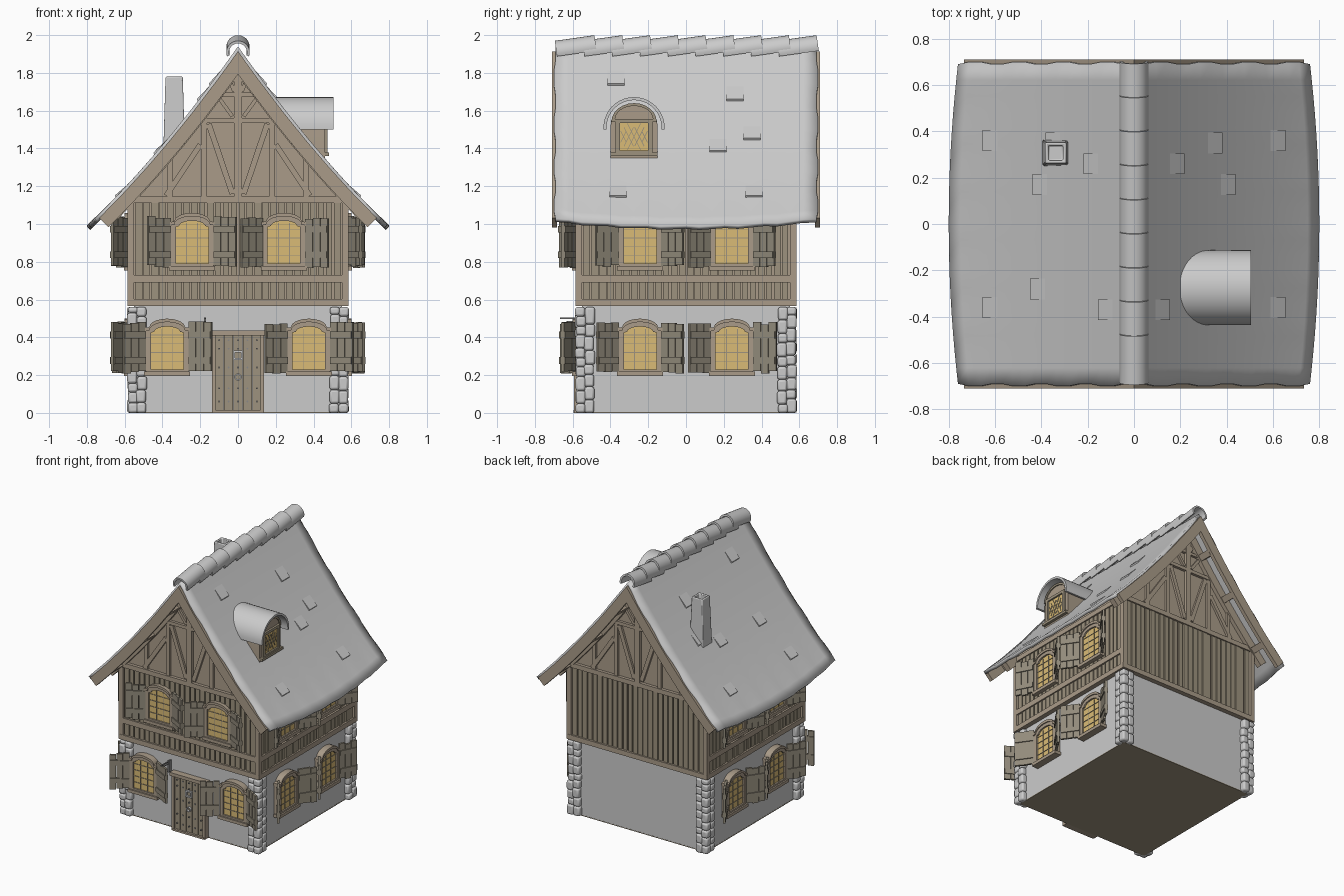
import bpy, bmesh, random
from math import sin, cos, pi, radians, sqrt
from mathutils import Matrix, Vector

if "Cube" in bpy.data.objects:
    bpy.data.objects.remove(bpy.data.objects["Cube"])

random.seed(4)
R = lambda a, ax='Z': Matrix.Rotation(a, 4, ax)
T = lambda *v: Matrix.Translation(v)
FRONT, RIGHT, BACK, LEFT = R(0), R(pi / 2), R(pi), R(-pi / 2)


def material(name, col):
    m = bpy.data.materials.new(name)
    m.diffuse_color = (*col, 1)
    m.use_nodes = True
    m.node_tree.nodes["Principled BSDF"].inputs["Base Color"].default_value = m.diffuse_color
    return m


TIMBER = material("timber", (0.40, 0.33, 0.25))
BOARD = material("board", (0.34, 0.29, 0.21))
SHUTTER = material("shutter", (0.29, 0.26, 0.20))
GLASS = material("amber_glass", (0.70, 0.50, 0.18))
IRON = material("iron", (0.25, 0.25, 0.25))


class Part:
    """Collects extruded outlines; wall space is (across, up), extruded outwards."""
    def __init__(self, name, mat=None, bevel=0):
        self.name, self.mat, self.bevel, self.bm = name, mat, bevel, bmesh.new()

    def poly(self, M, pts, o0, o1):
        a, b = [[self.bm.verts.new(M @ Vector((u, -o, z))) for u, z in pts] for o in (o0, o1)]
        self.bm.faces.new(a)
        self.bm.faces.new(b[::-1])
        for i in range(len(a)):
            self.bm.faces.new((a[i - 1], a[i], b[i], b[i - 1]))

    def rect(self, M, u0, u1, z0, z1, o0, o1):
        self.poly(M, [(u0, z0), (u1, z0), (u1, z1), (u0, z1)], o0, o1)

    def bar(self, M, p, q, w, o0, o1):
        p, q = Vector(p), Vector(q)
        n = Vector((p.y - q.y, q.x - p.x)).normalized() * w / 2
        self.poly(M, [p - n, q - n, q + n, p + n], o0, o1)

    def ring(self, M, outer, inner, o0, o1):
        v = [[self.bm.verts.new(M @ Vector((u, -o, z))) for u, z in pts]
             for pts, o in ((outer, o0), (outer, o1), (inner, o1), (inner, o0))]
        for k in range(4):
            a, b = v[k - 1], v[k]
            for i in range(len(a)):
                self.bm.faces.new((a[i - 1], a[i], b[i], b[i - 1]))

    def done(self, recalc=True):
        if recalc:
            bmesh.ops.recalc_face_normals(self.bm, faces=self.bm.faces)
        me = bpy.data.meshes.new(self.name)
        self.bm.to_mesh(me)
        self.bm.free()
        me.polygons.foreach_set("use_smooth", [True] * len(me.polygons))
        me.set_sharp_from_angle(angle=radians(35))
        ob = bpy.data.objects.new(self.name, me)
        bpy.context.collection.objects.link(ob)
        if self.mat:
            me.materials.append(self.mat)
        if self.bevel:
            b = ob.modifiers.new("bevel", 'BEVEL')
            b.width, b.segments = self.bevel, 2
        return ob


def arc(r, cz, a0=0, a1=pi, n=12, u=0, rz=None):
    return [(u + r * cos(a0 + (a1 - a0) * i / n), cz + (rz or r) * sin(a0 + (a1 - a0) * i / n)) for i in range(n + 1)]


# roof curve: height over x, and a point offset square to it
f = lambda x: 1.94 - 1.42 * abs(x) + 0.29 * x * x


def under(x, d):
    s = -1.42 + 0.58 * x
    l = sqrt(1 + s * s)
    return (x + d * s / l, f(x) - d / l) if x > 0.01 else (0, f(0) - d * l)


# plaster ground floor and its base
p = Part("ground_floor_walls"); p.rect(FRONT, -.55, .55, .004, .57, -.55, .55); p.done()
p = Part("floor_base", BOARD); p.rect(FRONT, -.551, .551, 0, .006, -.551, .551); p.done()

# timber body with gables under the roof
p = Part("upper_body", TIMBER)
xs = [.56, .42, .28, .14, 0, -.14, -.28, -.42, -.56]
p.poly(FRONT, [(-.56, .565), (.56, .565)] + [(x, f(x) - .045) for x in xs], -.56, .56)
p.done()

# rounded corner stones
p = Part("corner_stones", None, .012)
for sx in (-1, 1):
    for sy in (-1, 1):
        for a, b in ((0, 0), (1, 0), (0, 1)):
            z = 0
            while z < .54:
                h = min(random.uniform(.045, .075), .56 - z)
                if .56 - z - h < .03:
                    h = .56 - z
                j = random.uniform(-.004, .004)
                c = T(sx * (.558 - a * .047 + j), sy * (.558 - b * .047 + j), z + h / 2)
                bmesh.ops.create_cube(p.bm, size=1, matrix=c @ Matrix.Diagonal((.052, .052, h, 1)))
                z += h
p.done()

# vertical boards, sills and corner posts of the upper floor
boards, beams = Part("wall_boards", BOARD), Part("wall_beams", TIMBER)
for M in (FRONT, RIGHT, BACK, LEFT):
    for i in range(26):
        u = -.525 + i * .042
        j = random.uniform(-.003, .003)
        boards.rect(M, u - .017, u + .017 + j, .58, 1.12, .55, .573 + j)
    beams.rect(M, -.583, .583, .565, .602, .55, .585)
    beams.rect(M, -.583, .583, 1.11, 1.145, .55, .583)
    if M is not BACK:
        beams.rect(M, -.583, .583, .69, .73, .55, .584)
    for s in (-1, 1):
        beams.rect(M, s * .55, s * .584, .57, 1.14, .55, .584)
boards.done()
beams.done()

# gable framing, barge boards and purlin ends
p = Part("gable_framing", TIMBER)
g = Part("barge_boards", TIMBER)
for M in (FRONT, BACK):
    p.rect(M, -.02, .02, 1.14, 1.86, .55, .583)
    p.rect(M, -.24, .24, 1.535, 1.56, .55, .58)
    p.rect(M, -.14, .14, 1.675, 1.695, .55, .578)
    for s in (-1, 1):
        for q, r, w in (((.18, 1.14), (.18, 1.55), .03), ((.03, 1.16), (.155, 1.53), .03),
                        ((.38, 1.15), (.2, 1.42), .03), ((.03, 1.57), (.11, 1.68), .02),
                        ((.36, 1.14), (.36, 1.42), .025), ((.02, 1.7), (.06, 1.8), .02)):
            p.bar(M, (s * q[0], q[1]), (s * r[0], r[1]), w, .55, .577)
        for part, d0, d1, o0, o1, end in ((g, .015, .085, .682, .71, .745), (p, .03, .09, .55, .59, .7)):
            x7 = [end * i / 6 for i in range(7)]
            pts = [under(x, d0) for x in x7] + [under(x, d1) for x in x7[::-1]]
            part.poly(M, [(s * a, b) for a, b in pts], o0, o1)
        for x in (.16, .36, .62):
            a, b = under(x, .03), under(x, .085)
            p.bar(M, (s * a[0], a[1]), (s * b[0], b[1]), .045, .55, .69)
p.done()
g.done()

# roof sheet: bowed eaves, stepped verges
p = Part("roof")
NX, NY = 16, 20
grid = []
for j in range(NY + 1):
    row = []
    for i in range(-NX, NX + 1):
        y = -.69 + 1.38 * j / NY
        x = i / NX * (.80 - .04 * (y / .69) ** 2)
        if j in (0, NY):
            y *= 1 + .014 * ((abs(i) // 2) % 2)
        wave = .004 * sin(j * 2.1) * (abs(i) / NX) ** 6
        row.append(p.bm.verts.new((x, y, f(x) + wave)))
    grid.append(row)
for j in range(NY):
    for i in range(2 * NX):
        p.bm.faces.new((grid[j][i], grid[j][i + 1], grid[j + 1][i + 1], grid[j + 1][i]))
m = p.done(False).modifiers.new("thickness", 'SOLIDIFY')
m.thickness, m.offset = .025, -1

# a few loose roof tiles lifted at the lower edge
p = Part("loose_tiles")
for s in (-1, 1):
    for x, y in ((.147, -.37), (.21, .26), (.375, .35), (.43, .17), (.645, -.36), (.645, .36), (.44, -.28)):
        if s > 0 and (x, y) == (.44, -.28):
            continue
        x0, x1 = x - .055, x
        pts = [(x0, f(x0) - .008), (x1, f(x1) - .008), (x1 + .008, f(x1) + .006), (x0, f(x0) + .0005)]
        p.poly(FRONT, [(s * a, b) for a, b in pts], -y - .045, -y + .045)
p.done()

# overlapping half-round ridge tiles
p = Part("ridge_tiles")
for i in range(9):
    M = T(0, -.476 + .147 * i, 1.938) @ R(radians(8), 'X')
    p.poly(M, arc(.062, 0, -.35, pi + .35, 16) + arc(.048, 0, pi + .35, -.35, 16), 0, .212)
p.done()

# tapered hollow chimney
p = Part("chimney", None, .006)
bmesh.ops.create_cube(p.bm, size=1, matrix=T(-.338, .307, 1.54) @ Matrix.Diagonal((.12, .12, .48, 1)))
for v in p.bm.verts:
    if v.co.z > 1.6:
        v.co.x, v.co.y = -.338 + (v.co.x + .338) * .76, .307 + (v.co.y - .307) * .76
p.bm.normal_update()
top = max(p.bm.faces, key=lambda q: q.calc_center_median().z)
bmesh.ops.inset_individual(p.bm, faces=[top], thickness=.02)
for v in bmesh.ops.extrude_face_region(p.bm, geom=[top])['geom']:
    if isinstance(v, bmesh.types.BMVert):
        v.co.z -= .07
bmesh.ops.delete(p.bm, geom=[top], context='FACES_ONLY')
p.done()

# dormer on the right slope
D = RIGHT
p = Part("dormer_walls", TIMBER)
p.poly(D, [(-.40, 1.3), (-.15, 1.3)] + arc(.125, 1.515, u=-.275), .22, .46); p.done()
p = Part("dormer_roof")
p.poly(D, arc(.162, 1.51, -.06, pi + .06, 20, -.275) + arc(.146, 1.51, pi + .06, -.06, 20, -.275), .2, .505); p.done()
p = Part("dormer_window_frame", BOARD)
sq = lambda w, a, b: [(-.275 - w, a), (-.275 + w, a), (-.275 + w, b), (-.275 - w, b)]
p.ring(D, sq(.098, 1.365, 1.555), sq(.075, 1.39, 1.535), .455, .475)
p.rect(D, -.4, -.15, 1.36, 1.378, .455, .482)
p.ring(D, [(-.395, 1.54), (-.155, 1.54)] + arc(.12, 1.54, u=-.275, rz=.1),
       [(-.38, 1.555), (-.17, 1.555)] + arc(.1, 1.555, u=-.275, rz=.07), .455, .468)
for k in range(-2, 3):
    for s in (-1, 1):
        c = -.275 + k * .028
        h = min(.07, .07 - abs(k) * .02)
        p.bar(D, (c - s * h * .5, 1.462 - h), (c + s * h * .5, 1.462 + h), .004, .46, .466)
p.done()
p = Part("dormer_glass", GLASS); p.rect(D, -.35, -.2, 1.39, 1.535, .455, .463); p.done()

# windows with arched heads, glazing bars and opened shutters
frames, glass = Part("window_frames", TIMBER), Part("window_glass", GLASS)
leads, shutters = Part("glazing_bars", BOARD), Part("shutters", SHUTTER)


def outline(u, w, z0, z1, rise):
    return [(u - w, z0), (u + w, z0), (u + w, z1)] + arc(w * .8, z1 + .004, 0, pi, 10, u, rise) + [(u - w, z1)]


def window(M, u, z):
    inner = outline(u, .086, z + .03, z + .225, .028)
    frames.ring(M, outline(u, .112, z + .01, z + .25, .04), inner, .545, .592)
    frames.rect(M, u - .122, u + .122, z - .005, z + .018, .545, .603)
    hood = outline(u, .118, z, z + .25, .045)[2:]
    frames.poly(M, hood + [(a, b - .018) for a, b in hood[::-1]], .545, .6)
    glass.poly(M, inner, .545, .58)
    for k in (-1, 1):
        leads.rect(M, u + k * .029 - .002, u + k * .029 + .002, z + .03, z + .245, .575, .584)
    for k in range(1, 5):
        leads.rect(M, u - .086, u + .086, z + k * .046 + .026, z + k * .046 + .03, .575, .584)
    for s in (-1, 1):
        a = radians(random.uniform(27, 36))
        S = M @ T(u + s * .116, -.588, 0) @ R(-s * a)
        for k in range(3):
            j = random.uniform(-.008, .008)
            shutters.rect(S, s * (k * .046), s * (k * .046 + .043), z + .015 + j, z + .275 + j, -.008, .008)
        for h in (.06, .195):
            shutters.rect(S, s * .004, s * .132, z + h, z + h + .035, -.014, .015)


for u in (-.375, .375):
    window(FRONT, u, .2)
for M in (FRONT, RIGHT, LEFT):
    for u in (-.243, .243):
        window(M, u, .76)
        if M is not FRONT:
            window(M, u, .2)
for q in (frames, glass, leads, shutters):
    q.done()

# plank door, frame, studs and knocker
p = Part("door_planks", BOARD)
for i in range(5):
    u = -.1 + i * .05
    p.rect(FRONT, u - .023, u + .023, .01, .41, .54, .578 + .003 * (i % 2))
p.done()
p = Part("door_frame", TIMBER)
for s in (-1, 1):
    p.rect(FRONT, s * .118, s * .138, 0, .42, .54, .592)
p.rect(FRONT, -.15, .15, .41, .435, .54, .6)
p.rect(FRONT, -.13, .13, 0, .014, .54, .595)
p.done()
p = Part("door_ironwork", IRON)
for i in range(5):
    for z in (.06, .13, .24, .34, .385):
        p.poly(FRONT, arc(.005, z, 0, 5 * pi / 3, 5, -.1 + i * .05), .57, .588)
p.done()
p = Part("door_knocker")
p.ring(FRONT, [(-.025, .28), (.025, .28), (.025, .33), (-.025, .33)],
       [(-.015, .29), (.015, .29), (.015, .32), (-.015, .32)], .575, .592)
p.ring(FRONT, arc(.019, .19, 0, 15 * pi / 8, 15), arc(.012, .19, 0, 15 * pi / 8, 15), .578, .592)
p.done()

# iron sign bracket beside the door
p = Part("wall_bracket", IRON)
p.rect(FRONT, -.18, -.17, .42, .505, .545, .58)
p.rect(FRONT, -.179, -.171, .496, .504, .55, .667)
p.rect(FRONT, -.178, -.172, .482, .487, .55, .63)
p.done()
